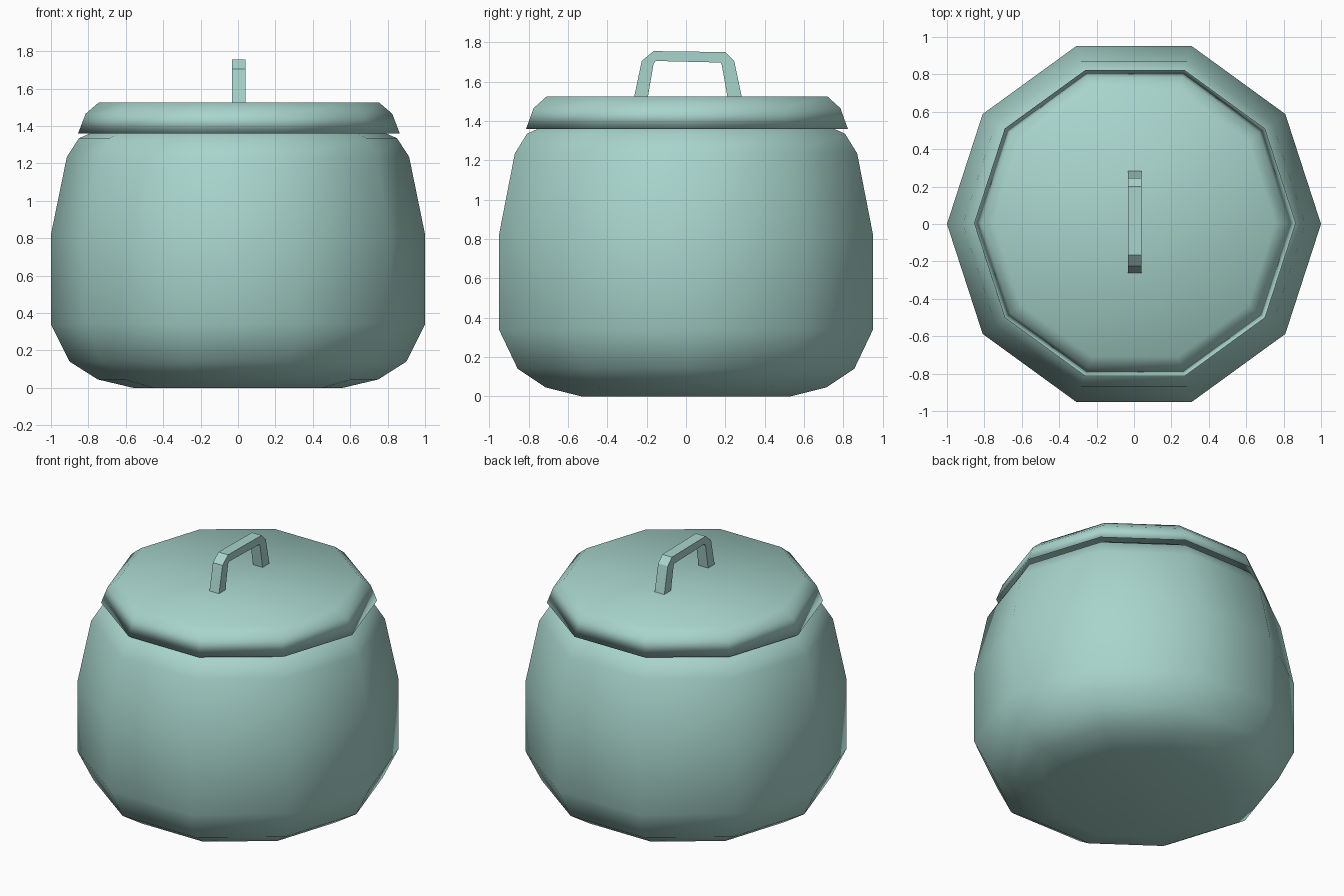
import bpy, bmesh
from math import cos, sin, pi

cube = bpy.data.objects.get("Cube")
if cube:
    bpy.data.objects.remove(cube, do_unlink=True)

SIDES = 10
COLOUR = (0.39, 0.66, 0.60, 1)
glaze = bpy.data.materials.new("pale_teal")
glaze.use_nodes = True
glaze.diffuse_color = COLOUR
glaze.node_tree.nodes["Principled BSDF"].inputs["Base Color"].default_value = COLOUR


def finish(name, bm, smooth):
    bmesh.ops.recalc_face_normals(bm, faces=bm.faces[:])
    for face in bm.faces:
        face.smooth = smooth
    mesh = bpy.data.meshes.new(name)
    bm.to_mesh(mesh)
    bm.free()
    mesh.materials.append(glaze)
    obj = bpy.data.objects.new(name, mesh)
    bpy.context.collection.objects.link(obj)
    return obj


def turned(name, profile):
    """Ten-sided closed form from (radius, height) points, bottom to top."""
    bm = bmesh.new()
    rings = []
    for r, z in profile:
        angles = [2 * pi * i / SIDES for i in range(SIDES)]
        rings.append([bm.verts.new((r * cos(a), r * sin(a), z)) for a in angles])
    for low, high in zip(rings, rings[1:]):
        for i in range(SIDES):
            j = (i + 1) % SIDES
            bm.faces.new((low[i], low[j], high[j], high[i]))
    bm.faces.new(rings[0])
    bm.faces.new(rings[-1])
    return finish(name, bm, True)


# Rounded pot body, with its neck tucked under the lid
turned("pot_body", [(0.56, 0), (0.75, 0.045), (0.9, 0.14), (1, 0.34), (1, 0.82),
                    (0.915, 1.235), (0.85, 1.335), (0.78, 1.365), (0.74, 1.4)])

# Hollow lid: inner ceiling, inner wall, overhanging rim, rounded shoulder, top
lid = turned("lid", [(0.72, 1.48), (0.79, 1.43), (0.86, 1.36), (0.82, 1.465), (0.75, 1.525)])
lid.location.x = lid.location.y = 0.005

# Angular strap handle: matching outer and inner outlines
outer = [(-0.265, 1.515), (-0.225, 1.705), (-0.165, 1.755),
         (0.2, 1.75), (0.245, 1.705), (0.285, 1.515)]
inner = [(-0.195, 1.515), (-0.165, 1.69), (-0.155, 1.705),
         (0.175, 1.697), (0.182, 1.685), (0.212, 1.515)]
bm = bmesh.new()
sections = []
for (yo, zo), (yi, zi) in zip(outer, inner):
    corners = [(-0.033, yo, zo), (0.04, yo, zo), (0.04, yi, zi), (-0.033, yi, zi)]
    sections.append([bm.verts.new(c) for c in corners])
for a, b in zip(sections, sections[1:]):
    for i in range(4):
        j = (i + 1) % 4
        bm.faces.new((a[i], a[j], b[j], b[i]))
bm.faces.new(sections[0])
bm.faces.new(sections[-1])
finish("lid_handle", bm, False)
